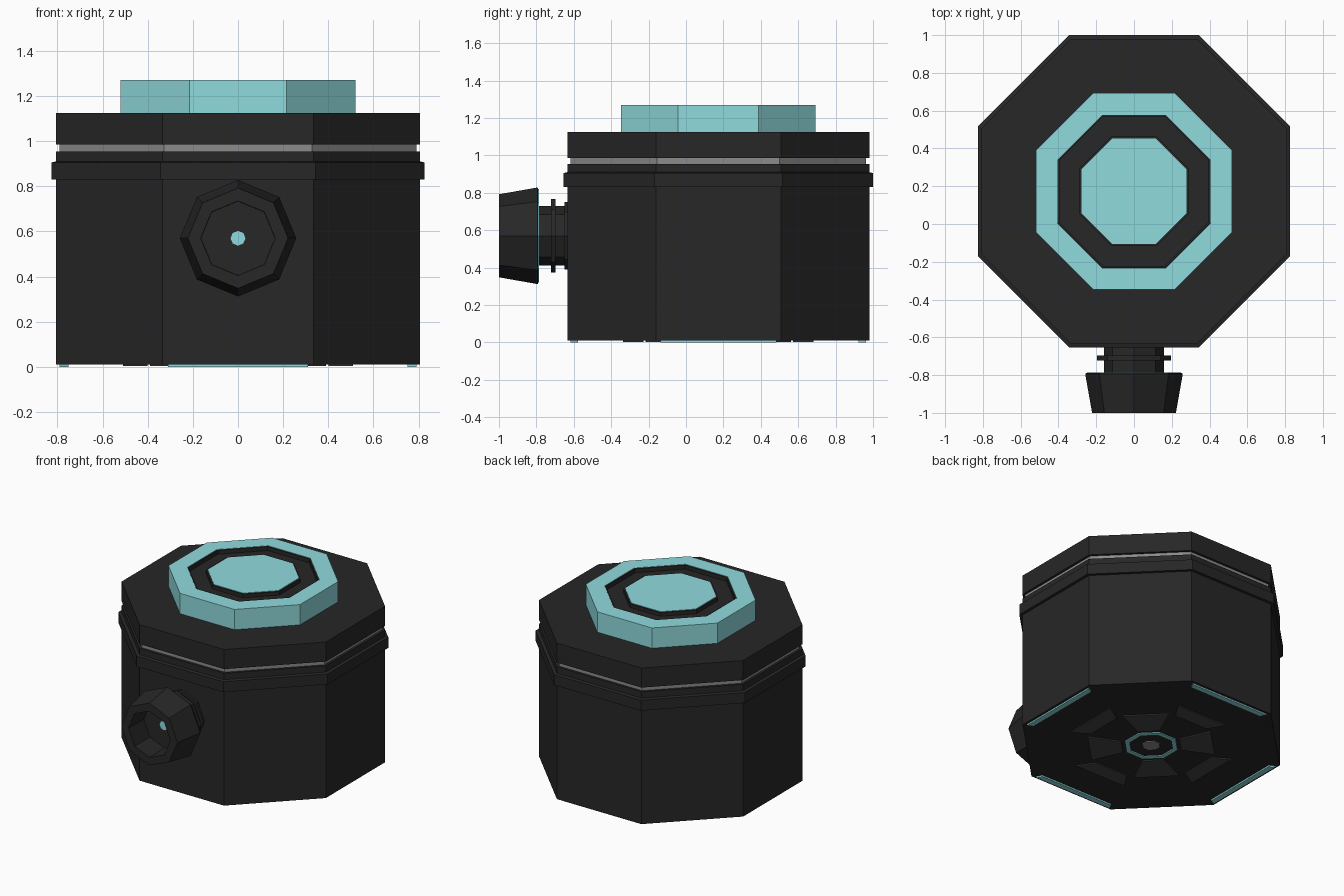
import bpy, bmesh, math
from mathutils import Matrix, Vector

if "Cube" in bpy.data.objects:
    bpy.data.objects.remove(bpy.data.objects["Cube"])

CY = 0.173                      # centre of the octagonal body in y
COS = math.cos(math.pi / 8)


def mat(name, c):
    m = bpy.data.materials.new(name)
    m.diffuse_color = (*c, 1)
    m.use_nodes = True
    m.node_tree.nodes["Principled BSDF"].inputs["Base Color"].default_value = m.diffuse_color
    return m


DARK = mat("dark", (0.02, 0.02, 0.02))
CYAN = mat("cyan", (0.28, 0.71, 0.73))
GREY = mat("grey", (0.26, 0.26, 0.26))
PAD = mat("pad", (0.06, 0.06, 0.06))


def finish(name, bm, material):
    bmesh.ops.recalc_face_normals(bm, faces=bm.faces)
    me = bpy.data.meshes.new(name)
    bm.to_mesh(me)
    bm.free()
    me.materials.append(material)
    ob = bpy.data.objects.new(name, me)
    bpy.context.collection.objects.link(ob)
    return ob


def lathe(name, profile, material, flats=True, matrix=None, closed=False):
    """Eight-sided turned part; profile is (radius, height), apothem if flats."""
    bm = bmesh.new()
    rings = []
    for r, z in profile:
        k = r / COS if flats else r
        off = 0.5 if flats else 0
        rings.append([bm.verts.new((k * math.cos((i + off) * math.pi / 4),
                                    k * math.sin((i + off) * math.pi / 4), z))
                      for i in range(8)])
    n = len(rings)
    for j in range(n if closed else n - 1):
        a, b = rings[j], rings[(j + 1) % n]
        for i in range(8):
            bm.faces.new((a[i], a[(i + 1) % 8], b[(i + 1) % 8], b[i]))
    if not closed:
        bm.faces.new(rings[0])
        bm.faces.new(rings[-1])
    bm.transform(matrix or Matrix.Translation((0, CY, 0)))
    return finish(name, bm, material)


def disc(name, r, z0, z1, material, **kw):
    return lathe(name, [(r, z0), (r, z1)], material, **kw)


def ring(name, r0, r1, z0, z1, material, **kw):
    return lathe(name, [(r1, z0), (r1, z1), (r0, z1), (r0, z0)], material, closed=True, **kw)


def plates(name, r0, r1, h0, h1, z0, z1, start, material):
    """Four trapezoid plates around the body axis."""
    bm = bmesh.new()
    for k in range(4):
        rot = Matrix.Rotation(start + k * math.pi / 2, 3, 'Z')
        lo, hi = [[bm.verts.new(rot @ Vector((x, y, z)) + Vector((0, CY, 0)))
                   for x, y in ((r0, -h0), (r1, -h1), (r1, h1), (r0, h0))] for z in (z0, z1)]
        bm.faces.new(lo)
        bm.faces.new(hi)
        for i in range(4):
            bm.faces.new((lo[i], lo[(i + 1) % 4], hi[(i + 1) % 4], hi[i]))
    return finish(name, bm, material)


# Main container with raised collar
lathe("body", [(0.807, 0.01), (0.807, 0.83), (0.827, 0.83), (0.827, 0.905),
               (0.807, 0.91), (0.807, 0.955)], DARK)
disc("seam_band", 0.79, 0.955, 0.985, GREY)
disc("lid", 0.807, 0.985, 1.125, DARK)

# Raised top emblem: outer ring, recessed groove, centre disc
ring("top_ring", 0.405, 0.52, 1.125, 1.27, CYAN)
lathe("top_groove", [(0.404, 1.125), (0.404, 1.268), (0.395, 1.268), (0.395, 1.24),
                     (0.29, 1.24), (0.29, 1.265), (0.279, 1.265), (0.279, 1.125)],
      DARK, closed=True)
disc("top_centre", 0.279, 1.125, 1.268, CYAN)

# Underside plates, strips and hub
plates("edge_strips", 0.75, 0.79, 0.29, 0.31, 0.0, 0.02, 0, CYAN)
plates("outer_pads", 0.40, 0.51, 0.13, 0.20, 0.003, 0.02, 0, PAD)
plates("inner_pads", 0.19, 0.40, 0.07, 0.15, 0.003, 0.02, math.pi / 4, PAD)
ring("hub_ring", 0.135, 0.165, 0.003, 0.02, CYAN)
disc("hub_button", 0.055, 0.003, 0.02, GREY)

# Front nozzle: axis along -y
AX = Matrix.Translation((0, 0, 0.57)) @ Matrix.Rotation(math.pi / 2, 4, 'X')
disc("nozzle_shaft", 0.16, 0.6, 0.8, DARK, flats=False, matrix=AX)
disc("nozzle_base", 0.18, 0.6, 0.65, DARK, flats=False, matrix=AX)
disc("nozzle_flange", 0.197, 0.697, 0.722, DARK, flats=False, matrix=AX)
lathe("nozzle_cup", [(0.16, 0.79), (0.255, 0.79), (0.258, 0.795), (0.222, 1.0),
                     (0.165, 1.0), (0.163, 0.83)], DARK, flats=False, matrix=AX)
ring("nozzle_back_trim", 0.16, 0.25, 0.785, 0.79, CYAN, flats=False, matrix=AX)
disc("nozzle_light", 0.035, 0.82, 0.84, CYAN, flats=False, matrix=AX)
